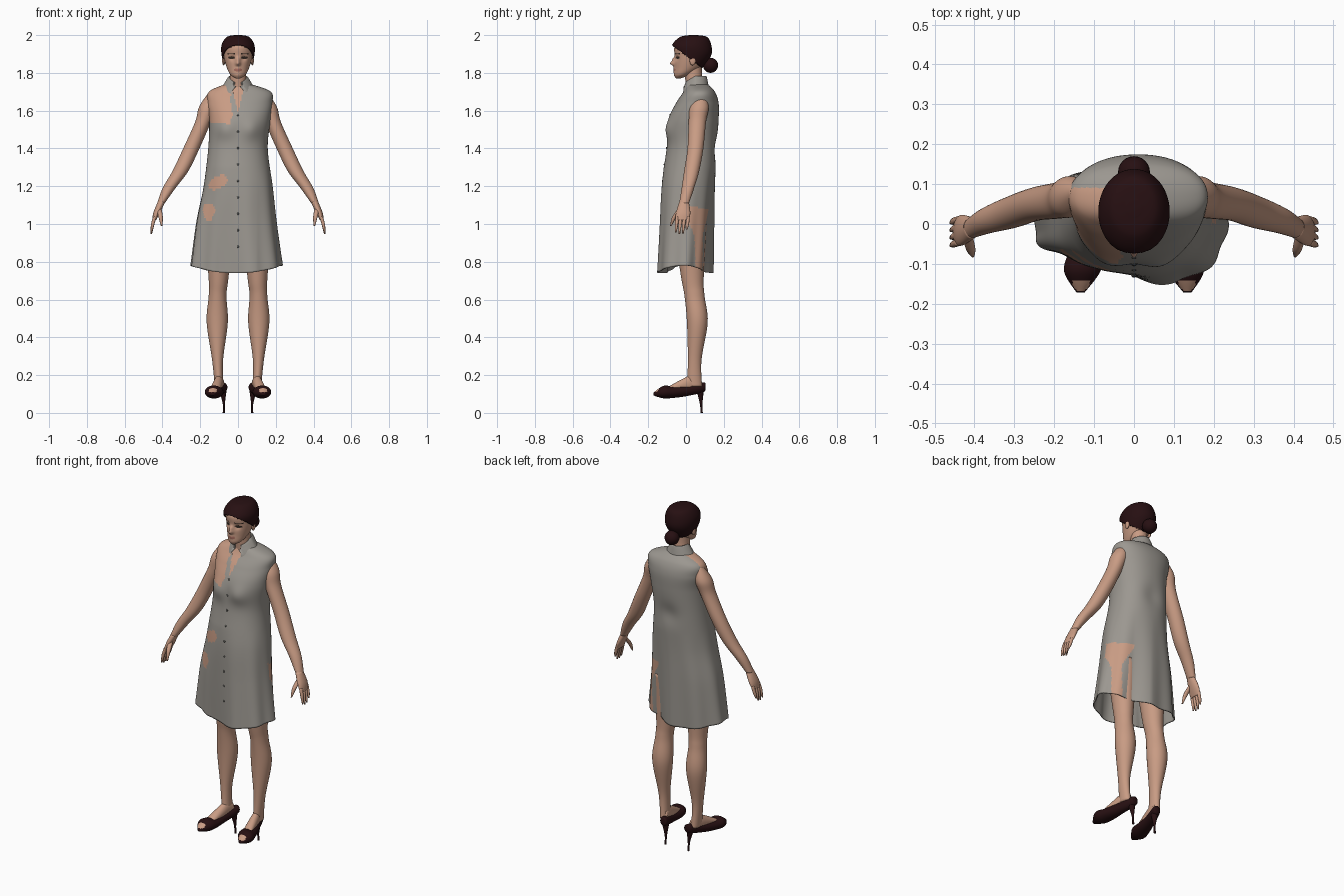
import bpy, bmesh, math
from math import sin, cos, pi, exp
from mathutils import Vector

if "Cube" in bpy.data.objects:
    bpy.data.objects.remove(bpy.data.objects["Cube"])


def material(name, *rgb):
    mat = bpy.data.materials.new(name)
    mat.use_nodes = True
    mat.diffuse_color = (*rgb, 1)
    shader = mat.node_tree.nodes["Principled BSDF"]
    shader.inputs["Base Color"].default_value = (*rgb, 1)
    return mat


SKIN = material("skin", .58, .33, .23)
CLOTH = material("grey cloth", .33, .31, .28)
DARK = material("dark brown", .02, .005, .006)
LIPS = material("lips", .4, .16, .12)
EYES = material("eyes", .03, .02, .015)
BUTTON = material("buttons", .1, .1, .09)


def spline(rows, position):
    """Catmull-Rom sample of a list of tuples at a row position."""
    start = min(int(position), len(rows) - 2)
    t = position - start
    before, here, after, beyond = (
        rows[max(0, min(len(rows) - 1, start + step))] for step in (-1, 0, 1, 2))
    return [((1 - t) ** 2 * (1 + 2 * t)) * q + t * t * (3 - 2 * t) * r
            + t * (1 - t) ** 2 * (r - p) / 2 - t * t * (1 - t) * (s - q) / 2
            for p, q, r, s in zip(before, here, after, beyond)]


def rounded(value, power):
    return math.copysign(abs(value) ** (2 / power), value)


def loft(name, rows, *mats, sides=32, steps=5, power=2, deform=None, rule=None,
         caps=True, keep=None, thickness=None):
    """Skin oval rings (z, centre x, centre y, radius x, radius y)."""
    bm = bmesh.new()
    rings = []
    count = (len(rows) - 1) * steps
    for level in range(count + 1):
        z, cx, cy, rx, ry = spline(rows, level / steps)
        ring = []
        for corner in range(sides):
            angle = 2 * pi * corner / sides
            point = Vector((cx + rx * rounded(cos(angle), power),
                            cy + ry * rounded(sin(angle), power), z))
            ring.append(bm.verts.new(deform(point, angle) if deform else point))
        rings.append(ring)
    for low, high in zip(rings, rings[1:]):
        for corner in range(sides):
            following = (corner + 1) % sides
            bm.faces.new((low[corner], low[following], high[following], high[corner]))
    if caps:
        bm.faces.new(rings[0])
        bm.faces.new(rings[-1])
    if keep:
        drop = [face for face in bm.faces if not keep(face.calc_center_median())]
        bmesh.ops.delete(bm, geom=drop, context="FACES")
    bmesh.ops.recalc_face_normals(bm, faces=bm.faces)
    for face in bm.faces:
        face.smooth = True
        if rule:
            face.material_index = rule(face.calc_center_median())
    mesh = bpy.data.meshes.new(name)
    bm.to_mesh(mesh)
    bm.free()
    for mat in mats:
        mesh.materials.append(mat)
    part = bpy.data.objects.new(name, mesh)
    bpy.context.collection.objects.link(part)
    if thickness:
        shell = part.modifiers.new("thickness", "SOLIDIFY")
        shell.thickness, shell.offset = thickness, 0
    return part


def ball(name, location, scale, mat):
    bpy.ops.mesh.primitive_uv_sphere_add(segments=24, ring_count=12, radius=1, location=location)
    part = bpy.context.object
    part.name, part.scale = name, scale
    part.data.materials.append(mat)
    bpy.ops.object.shade_smooth()


def clamp(value):
    return max(0, min(1, value))


def bump(x, z, centre_x, centre_z, size):
    return exp(-((x - centre_x) ** 2 + (z - centre_z) ** 2) / size ** 2)


def oval(x, z, centre_x, centre_z, width, height):
    return math.hypot((x - centre_x) / width, (z - centre_z) / height) < 1


# Dress with soft folds, a curved hem, a bust and a skirt blown slightly askew
def drape(point, angle):
    low = clamp((1.3 - point.z) * 1.8)
    fold = .006 * low * sin(9 * angle + 1)
    point.x += fold * cos(angle)
    point.y += fold * sin(angle)
    if sin(angle) < 0:
        point.y -= .016 * bump(abs(point.x), point.z, .07, 1.5, .05)
        point.y -= .06 * low * sin(angle) * clamp((.1 - point.x) * 5)
    else:
        point.y -= .012 * bump(point.x, point.z, 0, 1.4, .06)
        point.y -= .035 * low * sin(angle) * clamp(point.x * 10)
    point.z += .04 * cos(angle) ** 2 * low ** 3
    return point


def dress_colour(c):
    ragged = .006 * sin(70 * c.x + 50 * c.z)
    shoulder = (c.y < .09 and c.x < -.035 + ragged
                and c.z > 1.53 + ragged + max(0, -.09 - c.x) / 4)
    patches = c.y < 0 and (oval(c.x, c.z - c.x / 3, -.105, 1.255, .05, .035)
                           or oval(c.x, c.z, -.155 + ragged, 1.06, .03, .05))
    throat = c.y < .03 and abs(c.x) < (c.z - 1.59) / 4
    around = c.y - c.x + .11
    side_slit = (c.x > 0 and c.y > 0 and c.z < 1.1 - c.y / 5
                 and abs(around) < .04 + .09 * clamp((c.z - .94) * 8))
    return int(shoulder or patches or throat or side_slit)


dress = loft("dress", [
    (.74, -.01, -.01, .24, .15), (1, -.01, 0, .21, .145), (1.2, 0, .01, .18, .14),
    (1.4, 0, .03, .155, .13), (1.55, .01, .04, .16, .13), (1.64, .01, .06, .17, .11),
    (1.7, .01, .07, .16, .08), (1.74, 0, .06, .06, .05)],
    CLOTH, SKIN, sides=160, steps=16, power=2.2, deform=drape, rule=dress_colour,
    caps=False, thickness=.005)

# Buttons resting on the dress front
front = [v.co for v in dress.data.vertices if abs(v.co.x) < .02 and v.co.y < .02]
for number in range(9):
    height = .88 + .087 * number
    spot = min(front, key=lambda co: abs(co.z - height) + abs(co.x))
    ball("button", (0, spot.y - .002, height), (.006, .004, .006), BUTTON)


# Shirt collar, open at the throat, sloping down to two points
def collar_fold(point, angle):
    forward = max(0, -sin(angle))
    point.z -= .035 * forward
    if point.z < 1.76 - .035 * forward:
        point.z -= .02 * forward ** 3
        point.x += math.copysign(.025 * forward ** 3, cos(angle))
    return point


loft("collar", [(1.73, 0, .05, .06, .055), (1.78, 0, .05, .045, .055),
                (1.77, 0, .05, .055, .06), (1.72, 0, .05, .085, .07)],
     CLOTH, sides=64, deform=collar_fold, caps=False, thickness=.004,
     keep=lambda c: c.y > 0 or abs(c.x) > .024)

loft("neck", [(1.66, 0, .05, .07, .05), (1.72, 0, .05, .05, .05),
              (1.78, 0, .04, .043, .045), (1.86, 0, .04, .045, .045)], SKIN)

# Face: x, z, size and height of each raised or sunken feature
FEATURES = ((0, 1.85, .012, .024), (0, 1.87, .012, .012), (0, 1.82, .015, .006),
            (0, 1.79, .02, .004), (.03, 1.88, .015, -.009))


def sculpt(point, angle):
    if sin(angle) < 0:
        x, z = abs(point.x), point.z
        point.y -= sum(rise * bump(x, z, fx, fz, size) for fx, fz, size, rise in FEATURES)
    return point


def face_colour(c):
    x = abs(c.x)
    if c.y > 0:
        return 0
    brow = abs(x - .037) < .02 and abs(c.z - 1.904 + 8 * (x - .037) ** 2) < .003
    if brow or oval(x, c.z, .034, 1.881, .017, .007):
        return 1
    return 2 * oval(x, c.z, 0, 1.816, .022, .008)


head_rows = [(1.77, 0, -.04, .01, .01), (1.79, 0, -.02, .04, .04), (1.83, 0, .01, .06, .07),
             (1.89, 0, .03, .075, .09), (1.94, 0, .03, .075, .09),
             (1.98, 0, .04, .05, .06), (1.99, 0, .04, .01, .01)]
loft("head", head_rows, SKIN, EYES, LIPS, sides=144, steps=14, deform=sculpt, rule=face_colour)

# Hair cap swept back to a bun
hair_rows = [(z + .006, x, y, rx + .008, ry + .01) for z, x, y, rx, ry in head_rows]
loft("hair", hair_rows, DARK, sides=96, steps=14, thickness=.008,
     keep=lambda c: c.z > 1.93 - .75 * (c.y + .05))
ball("hair_bun", (0, .13, 1.84), (.04, .04, .04), DARK)


def lay_down(point, angle):
    """Turn a standing loft so that it runs front to back."""
    return Vector((point.x, point.z, point.y))


def toe_colour(c):
    return int(abs(c.y + .155) < .011 and c.z > .11 and abs(abs(c.x) - .133) < .022)


for side, sign in (("left", 1), ("right", -1)):
    def limb(part, rows, *mats, **options):
        mirrored = [(z, sign * x, y, rx, ry) for z, x, y, rx, ry in rows]
        loft(side + "_" + part, mirrored, *mats, **options)

    ball(side + "_ear", (sign * .076, .035, 1.865), (.008, .016, .025), SKIN)

    # Arm, palm, fingers and thumb
    limb("arm", [(1.69, .14, .08, .02, .02), (1.62, .16, .07, .046, .05),
                 (1.54, .185, .06, .042, .046), (1.4, .247, .05, .043, .042),
                 (1.28, .305, .03, .042, .04), (1.19, .365, .01, .034, .033),
                 (1.11, .408, -.01, .02, .026)], SKIN, steps=8)
    limb("palm", [(1.12, .404, -.01, .02, .025), (1.06, .43, -.015, .018, .038),
                  (1.02, .444, -.02, .01, .036)], SKIN)
    for number, length in enumerate((.085, .093, .09, .07)):
        y = .019 * number - .046
        limb("finger", [(1.04, .44, y, .009, .009), (1, .451, y - .004, .009, .009),
                        (1.04 - length, .459, y - .008, .004, .004)], SKIN, sides=12)
    limb("thumb", [(1.09, .42, -.02, .013, .013), (1.04, .41, -.06, .012, .012),
                   (.99, .404, -.08, .004, .004)], SKIN, sides=12)

    # Leg
    limb("leg", [(1, .1, .02, .08, .09), (.72, .103, .034, .053, .06),
                 (.62, .108, .045, .047, .053), (.48, .11, .06, .056, .055),
                 (.28, .108, .046, .029, .036), (.14, .1, .045, .023, .04)], SKIN, steps=8)

    # Foot in an open-toed shoe with a thin heel
    limb("foot", [(-.1, .124, .125, .026, .01), (-.02, .109, .145, .026, .034),
                  (.03, .1, .155, .023, .045), (.07, .09, .15, .018, .035)],
         SKIN, deform=lay_down)
    limb("shoe", [(-.172, .134, .1, .01, .008), (-.12, .13, .11, .045, .033),
                  (-.07, .12, .11, .044, .031), (0, .105, .117, .033, .029),
                  (.09, .08, .135, .024, .026), (.104, .078, .14, .008, .012)],
         DARK, SKIN, sides=48, steps=8, deform=lay_down, rule=toe_colour)
    limb("heel", [(0, .075, .083, .006, .006), (.05, .075, .08, .006, .007),
                  (.12, .08, .075, .02, .02)], DARK, sides=16)
